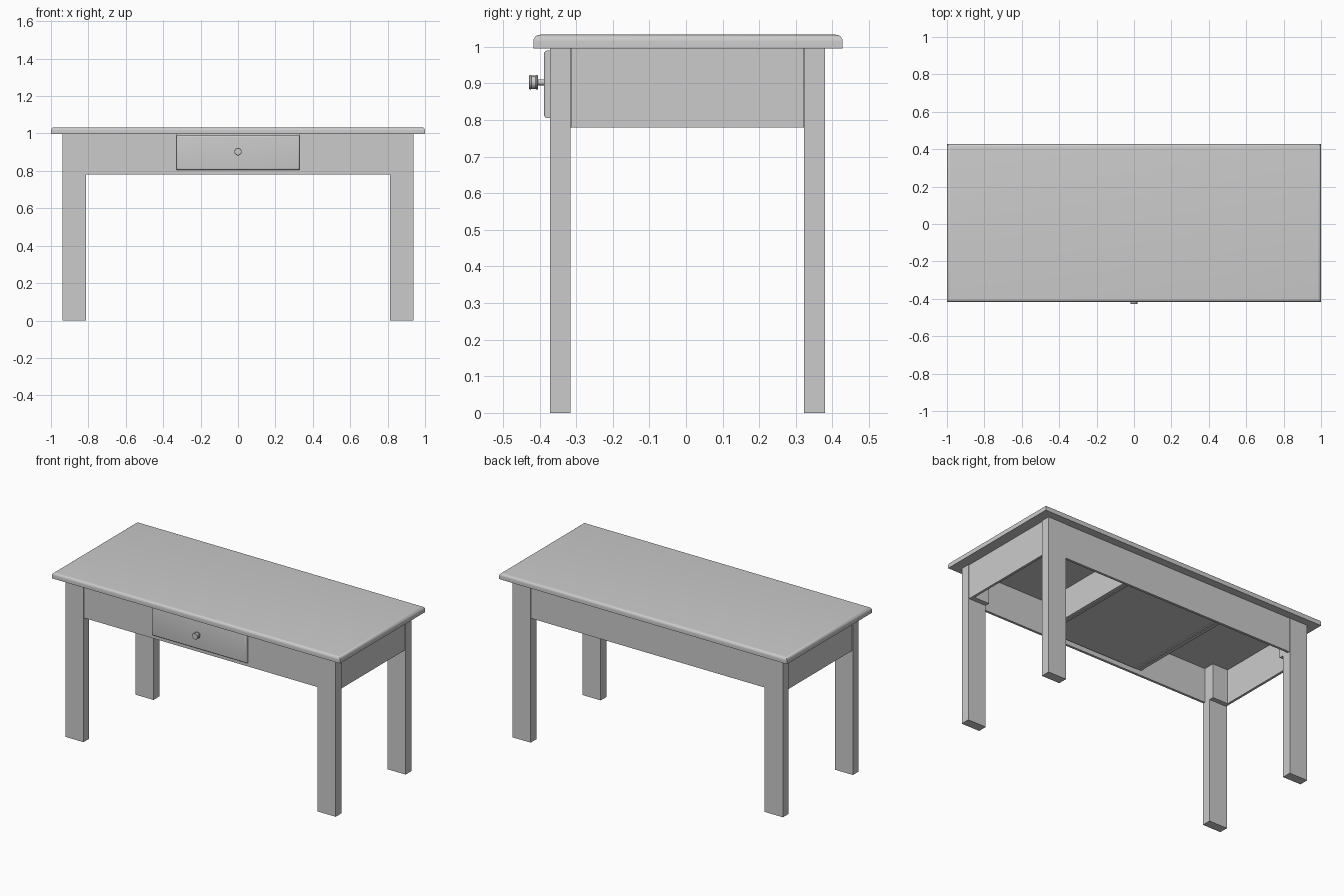
import bpy, bmesh, math

if "Cube" in bpy.data.objects:
    bpy.data.objects.remove(bpy.data.objects["Cube"])


def box(name, x, y, z, bevel=0.0, pick=None, segments=4):
    """Box from axis ranges; edges chosen by pick(edge) are rounded."""
    bm = bmesh.new()
    bmesh.ops.create_cube(bm, size=1)
    for v in bm.verts:
        for i, (lo, hi) in enumerate((x, y, z)):
            v.co[i] = lo if v.co[i] < 0 else hi
    if bevel:
        edges = [e for e in bm.edges if pick(e)]
        bmesh.ops.bevel(bm, geom=edges, offset=bevel, segments=segments,
                        profile=0.5, affect='EDGES')
    return finish(name, bm, bevel > 0)


def finish(name, bm, smooth=False):
    bmesh.ops.recalc_face_normals(bm, faces=bm.faces[:])
    me = bpy.data.meshes.new(name)
    bm.to_mesh(me)
    bm.free()
    ob = bpy.data.objects.new(name, me)
    bpy.context.collection.objects.link(ob)
    if smooth:
        bpy.ops.object.select_all(action='DESELECT')
        ob.select_set(True)
        bpy.context.view_layer.objects.active = ob
        bpy.ops.object.shade_smooth_by_angle(angle=math.radians(35))
    return ob


def lathe_y(name, profile, z, steps=32):
    """Turned part around a y-directed axis; profile is (radius, y)."""
    bm = bmesh.new()
    rings = []
    for r, y in profile:
        rings.append([bm.verts.new((r * math.cos(a), y, z + r * math.sin(a)))
                      for a in (2 * math.pi * k / steps for k in range(steps))])
    for a, b in zip(rings, rings[1:]):
        for k in range(steps):
            n = (k + 1) % steps
            bm.faces.new((a[k], a[n], b[n], b[k]))
    bm.faces.new(rings[0])
    bm.faces.new(rings[-1])
    return finish(name, bm, True)


LEG_TOP, APRON_Z = 0.996, 0.78
FRONT, BACK, SIDE, INNER = -0.372, 0.38, 0.939, 0.813
F_IN, B_IN = -0.315, 0.322       # inner faces of front and back legs
T = 0.015                        # apron thickness
LONG_INSET, SIDE_INSET = 0.002, 0.005
GAP = 0.001                      # fine joint between legs and aprons

# Table top, rounded along its upper rim
box("table_top", (-1, 1), (-0.417, 0.428), (LEG_TOP, 1.033), 0.018,
    lambda e: all(v.co.z > 1.02 for v in e.verts), 6)

AX = INNER - GAP
AF = (FRONT + LONG_INSET, FRONT + LONG_INSET + T)
AB = (BACK - LONG_INSET - T, BACK - LONG_INSET)

# Legs, corner blocks, side aprons and drawer guides, mirrored left and right
for side, s in (("left", -1), ("right", 1)):
    lx = sorted((s * INNER, s * SIDE))
    bx = sorted((s * INNER, s * (SIDE - SIDE_INSET - T)))
    box(f"front_leg_{side}", lx, (FRONT, F_IN), (0, LEG_TOP))
    box(f"back_leg_{side}", lx, (B_IN, BACK), (0, LEG_TOP))
    box(f"front_corner_block_{side}", bx, (F_IN, F_IN + 0.03), (APRON_Z, LEG_TOP))
    box(f"back_corner_block_{side}", bx, (B_IN - 0.03, B_IN), (APRON_Z, LEG_TOP))
    box(f"side_apron_{side}", sorted((s * (SIDE - SIDE_INSET - T), s * (SIDE - SIDE_INSET))),
        (F_IN + GAP, B_IN - GAP), (APRON_Z, LEG_TOP))
    # Front apron beside the drawer opening
    box(f"front_apron_{side}", sorted((s * 0.327, s * AX)), AF, (APRON_Z, LEG_TOP))
    box(f"drawer_guide_{side}", sorted((s * 0.33, s * 0.35)),
        (AF[1], AB[0]), (0.811, LEG_TOP))

box("back_apron", (-AX, AX), AB, (APRON_Z, LEG_TOP))
box("front_apron_lower_rail", (-0.327, 0.327), AF, (APRON_Z, 0.81))

# Drawer front, rounded on its outer rim
box("drawer_front", (-0.33, 0.33), (-0.388, FRONT), (0.805, 0.99), 0.01,
    lambda e: all(v.co.y < -0.38 for v in e.verts))

# Open drawer box
DY, DZ = (FRONT, 0.35), (0.811, 0.985)
for side, s in (("left", -1), ("right", 1)):
    box(f"drawer_side_{side}", sorted((s * 0.313, s * 0.327)), DY, DZ)
box("drawer_back", (-0.313, 0.313), (0.336, 0.35), DZ)
box("drawer_bottom", (-0.313, 0.313), (DY[0], 0.336), (0.816, 0.828))

# Turned knob
lathe_y("drawer_knob", [(0.008, -0.385), (0.008, -0.404), (0.018, -0.404),
                        (0.02, -0.406), (0.02, -0.409), (0.018, -0.411),
                        (0.018, -0.422), (0.02, -0.424), (0.02, -0.427),
                        (0.018, -0.429)], 0.903)
